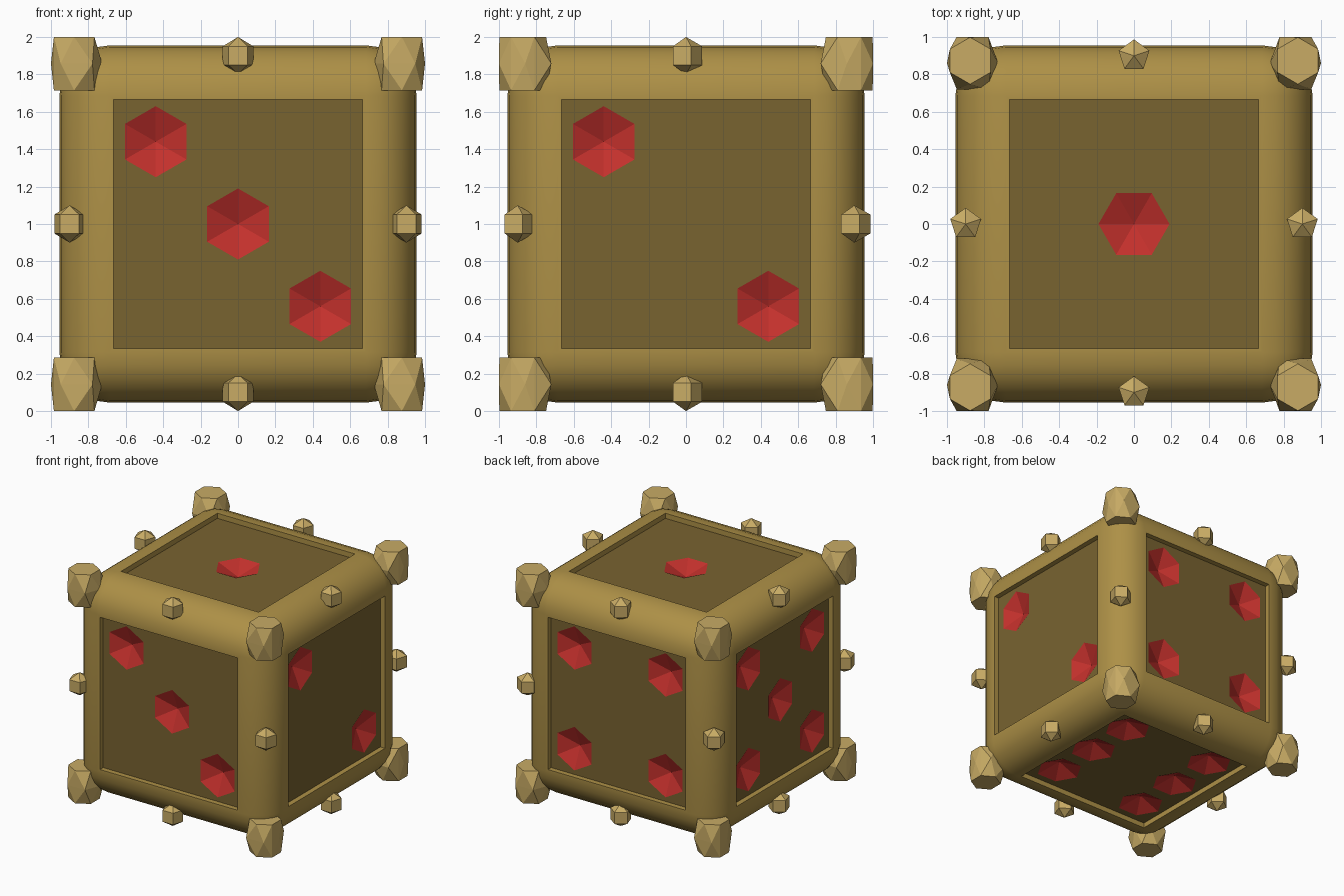
import bpy, bmesh
from math import sin, cos, radians
from itertools import product
from mathutils import Vector

if "Cube" in bpy.data.objects:
    bpy.data.objects.remove(bpy.data.objects["Cube"])

CENTRE = Vector((0, 0, 1))
HALF, FLOOR, PANEL = 0.955, 0.91, 0.665


def material(name, rgb):
    m = bpy.data.materials.new(name)
    m.diffuse_color = (*rgb, 1)
    m.use_nodes = True
    m.node_tree.nodes["Principled BSDF"].inputs["Base Color"].default_value = m.diffuse_color
    return m


gold = material("gold", (0.42, 0.28, 0.062))
dark = material("dark_gold", (0.19, 0.125, 0.03))
pale = material("pale_gold", (0.58, 0.41, 0.13))
red = material("red", (0.55, 0.03, 0.025))


def add_object(name, bm, mats=()):
    bmesh.ops.recalc_face_normals(bm, faces=bm.faces)
    me = bpy.data.meshes.new(name)
    bm.to_mesh(me)
    bm.free()
    ob = bpy.data.objects.new(name, me)
    ob.location = CENTRE
    bpy.context.collection.objects.link(ob)
    for m in mats:
        me.materials.append(m)
    return ob


def add_hull(bm, points):
    """Convex solid around the points, with coplanar triangles merged."""
    part = bmesh.new()
    for p in points:
        part.verts.new(p)
    bmesh.ops.convex_hull(part, input=part.verts)
    bmesh.ops.dissolve_limit(part, angle_limit=radians(1), verts=part.verts, edges=part.edges)
    bmesh.ops.recalc_face_normals(part, faces=part.faces)
    tmp = bpy.data.meshes.new("tmp")
    part.to_mesh(tmp)
    part.free()
    bm.from_mesh(tmp)
    bpy.data.meshes.remove(tmp)


def ring(n, r, z, start):
    return [Vector((r * cos(radians(start) + i * 2 * 3.14159265 / n),
                    r * sin(radians(start) + i * 2 * 3.14159265 / n), z)) for i in range(n)]


# Each side of the die: outward normal, two in-plane axes, pip positions
X, Y, Z = Vector((1, 0, 0)), Vector((0, 1, 0)), Vector((0, 0, 1))
diagonal = [(-1, 1), (1, -1)]
corners = diagonal + [(1, 1), (-1, -1)]
sides = [
    (-Y, X, Z, diagonal + [(0, 0)]),
    (X, Y, Z, diagonal),
    (Z, Y, X, [(0, 0)]),
    (Y, X, Z, corners),
    (-X, Y, Z, corners + [(0, 0)]),
    (-Z, Y, X, corners + [(0, 1), (0, -1)]),
]

# Cutters: square panel recesses and six-sided pip pits
panels, pits = bmesh.new(), bmesh.new()
for n, u, v, pips in sides:
    add_hull(panels, [n * d + u * a * PANEL + v * b * PANEL
                      for d in (FLOOR, 1.1) for a in (-1, 1) for b in (-1, 1)])
    for a, b in pips:
        c = u * a * 0.44 + v * b * 0.44
        pts = [c + n * (FLOOR - 0.08)]
        for d in (0, 0.03):
            pts += [c + n * (FLOOR + d) + u * p.x + v * p.y for p in ring(6, 0.19, 0, 90)]
        add_hull(pits, pts)
cutters = [add_object("panel_cutter", panels), add_object("pip_cutter", pits)]

# Rounded die body with the recesses cut in
bm = bmesh.new()
bmesh.ops.create_cube(bm, size=2 * HALF)
body = add_object("die_body", bm, (gold, dark, red))
bev = body.modifiers.new("rounding", 'BEVEL')
bev.width, bev.segments = 0.27, 6
for c in cutters:
    mod = body.modifiers.new(c.name, 'BOOLEAN')
    mod.operation, mod.solver, mod.object = 'DIFFERENCE', 'EXACT', c
bpy.ops.object.select_all(action='DESELECT')
body.select_set(True)
bpy.context.view_layer.objects.active = body
for name in [m.name for m in body.modifiers]:
    bpy.ops.object.modifier_apply(modifier=name)
for c in cutters:
    bpy.data.objects.remove(c)

# Smooth rounding, flat coloured panels and pips
bpy.ops.object.shade_smooth_by_angle(angle=radians(20))
for p in body.data.polygons:
    c = sum((body.data.vertices[i].co for i in p.vertices), Vector()) / len(p.vertices)
    a = sorted(abs(k) for k in c)
    p.material_index = 0
    flat_on_floor = max(abs(k) for k in p.normal) > 0.99
    if a[1] < PANEL - 0.003 and a[2] < FLOOR + 0.005:
        p.material_index = 1 if flat_on_floor else 2
        p.use_smooth = False

# Small five-sided studs in the middle of every edge
stud = [Vector((0, 0, 0.1)), Vector((0, 0, -0.1))]
stud += ring(5, 0.0866, 0.05, 90) + ring(5, 0.0866, -0.05, 90)
bm = bmesh.new()
for s in product((-0.9, 0, 0.9), repeat=3):
    if s.count(0) == 1:
        add_hull(bm, [p + Vector(s) for p in stud])
add_object("edge_studs", bm, (pale,))

# Large faceted studs on the corners: hexagon caps with a turned middle ring
shift = Vector((0.013, 0.013, 0))
knob = [p + shift for z in (-0.1425, 0.1425) for p in ring(6, 0.125, z, 90)]
knob += [Vector((0.137 * a, 0, 0)) for a in (-1, 1)]
knob += [Vector((0.085 * a, 0.14 * b, 0)) for a in (-1, 1) for b in (-1, 1)]
bm = bmesh.new()
for sx, sy, sz in product((-1, 1), repeat=3):
    add_hull(bm, [Vector((sx * (p.x + 0.863), sy * (p.y + 0.86), sz * (p.z + 0.8575)))
                  for p in knob])
add_object("corner_studs", bm, (pale,))
